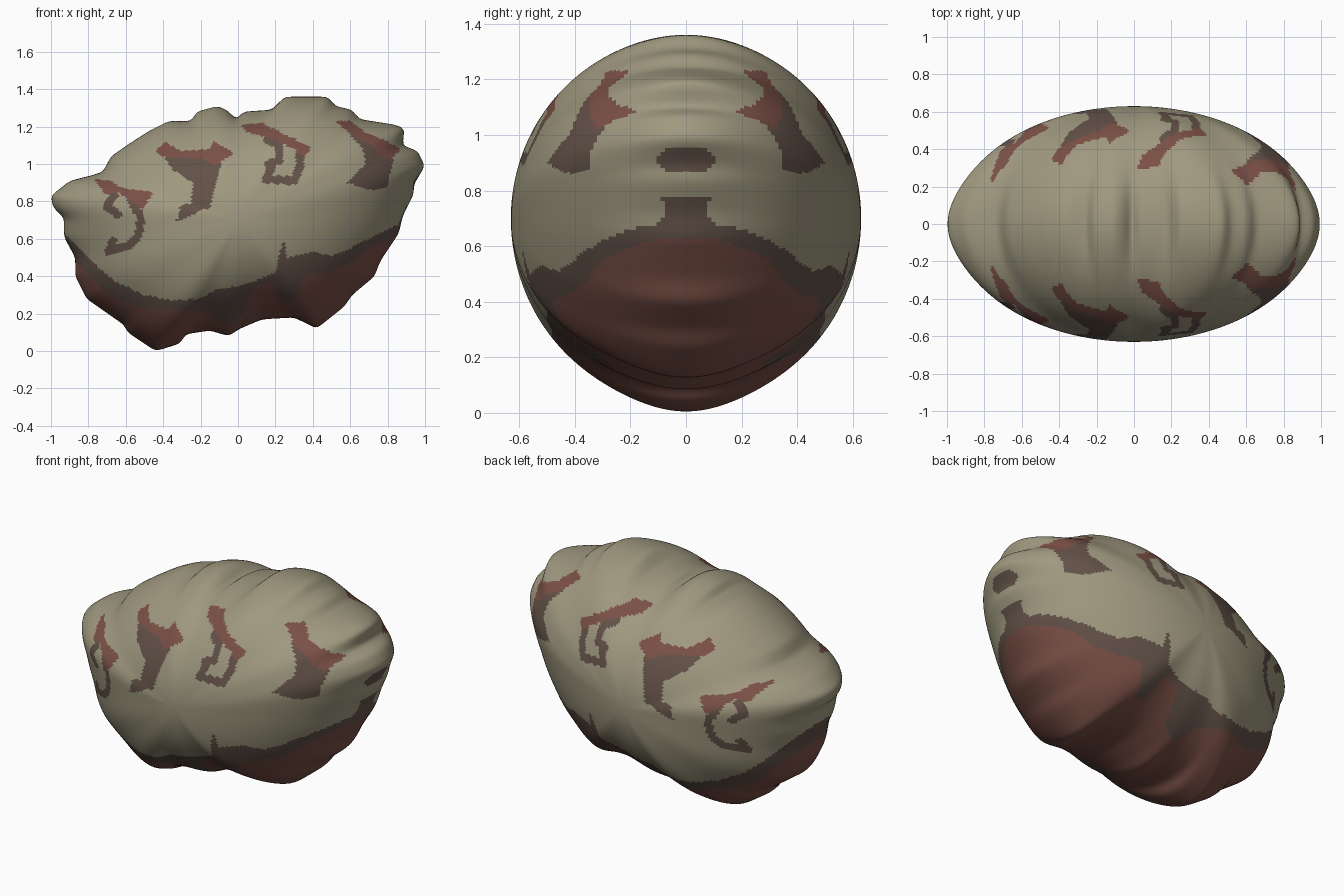
import bpy, bmesh, math
from mathutils import Vector
from mathutils.geometry import intersect_point_line

cube = bpy.data.objects.get("Cube")
if cube:
    bpy.data.objects.remove(cube, do_unlink=True)

SEGMENTS, RINGS = 340, 130
HALF_DEPTH = 0.63
CENTRE = Vector((0, 0.7))


def make_material(name, colour):
    material = bpy.data.materials.new(name)
    material.use_nodes = True
    material.diffuse_color = (*colour, 1)
    shader = material.node_tree.nodes["Principled BSDF"]
    shader.inputs["Base Color"].default_value = (*colour, 1)
    shader.inputs["Roughness"].default_value = 0.8
    return material


def points(pairs):
    return [Vector(pair) for pair in pairs]


def resample(loop, count):
    """Spread count points evenly along a closed loop."""
    edges = [(a, b, (b - a).length) for a, b in zip(loop, loop[1:] + loop[:1])]
    step = sum(edge[2] for edge in edges) / count
    result, travelled = [], 0.0
    for a, b, length in edges:
        while len(result) < count and len(result) * step < travelled + length:
            result.append(a.lerp(b, (len(result) * step - travelled) / length))
        travelled += length
    return result


def relax(loop, times):
    """Soften a closed loop by averaging neighbours."""
    for _ in range(times):
        count = len(loop)
        loop = [loop[i] / 2 + (loop[i - 1] + loop[(i + 1) % count]) / 4
                for i in range(count)]
    return loop


def inside(p, polygon):
    hit = False
    for a, b in zip(polygon, polygon[1:] + polygon[:1]):
        if (a.y > p.y) != (b.y > p.y):
            if p.x < a.x + (b.x - a.x) * (p.y - a.y) / (b.y - a.y):
                hit = not hit
    return hit


def on_stroke(p, path, radius):
    for a, b in zip(path, path[1:]):
        nearest, factor = intersect_point_line(p, a, b)
        nearest = a.lerp(b, min(max(factor, 0), 1))
        if (p - nearest.to_2d()).length < radius:
            return True
    return False


def height_on(line, x):
    """Height of a left-to-right line at x."""
    for a, b in zip(line, line[1:]):
        if a.x <= x <= b.x:
            return a.lerp(b, (x - a.x) / (b.x - a.x)).y
    return line[0].y if x < line[0].x else line[-1].y


# Lumpy side outline of the body
outline = points([
    (-1, .83), (-.99, .77), (-.93, .71), (-.93, .61), (-.87, .5), (-.87, .4),
    (-.81, .28), (-.71, .21), (-.61, .14), (-.59, .1), (-.44, 0), (-.31, .04),
    (-.28, .09), (-.15, .11), (-.05, .08), (.01, .12), (.13, .17), (.3, .18),
    (.42, .12), (.57, .24), (.61, .3), (.73, .4), (.76, .48), (.86, .63),
    (.88, .72), (.94, .84), (.94, .89), (1, .99), (.96, 1.07), (.88, 1.1),
    (.89, 1.19), (.84, 1.21), (.65, 1.24), (.61, 1.29), (.52, 1.31),
    (.48, 1.36), (.25, 1.36), (.18, 1.29), (.03, 1.28), (-.01, 1.24),
    (-.06, 1.29), (-.11, 1.31), (-.22, 1.28), (-.25, 1.23), (-.37, 1.23),
    (-.47, 1.18), (-.58, 1.11), (-.68, 1.04), (-.72, .96), (-.78, .94),
    (-.9, .91)])

# Belly: brown border line, and red patches below it
belly_line = points([
    (-1, .64), (-.92, .62), (-.85, .55), (-.75, .45), (-.65, .37), (-.5, .3),
    (-.35, .27), (-.2, .28), (-.12, .33), (.05, .36), (.2, .42), (.22, .52),
    (.25, .6), (.26, .5), (.4, .53), (.5, .51), (.6, .55), (.7, .6),
    (.8, .65), (.86, .68), (.9, .78)])
red_line = points([
    (-1, .57), (-.85, .46), (-.7, .31), (-.5, .22), (-.3, .22), (-.15, .21),
    (-.07, .14), (.03, .2), (.08, .34), (.18, .37), (.22, .27), (.29, .25),
    (.35, .4), (.5, .43), (.6, .47), (.7, .55), (.85, .63)])

# Back markings: red crests, brown chevrons and brown hooks
crests = [points(c) for c in (
    [(-.77, .92), (-.68, .91), (-.62, .87), (-.45, .85), (-.51, .76),
     (-.58, .8), (-.64, .85), (-.71, .84)],
    [(-.44, 1.07), (-.39, 1.12), (-.31, 1.07), (-.15, 1.08), (-.13, 1.12),
     (-.02, 1.06), (-.12, .99), (-.2, 1.03), (-.4, 1.04)],
    [(.01, 1.21), (.13, 1.22), (.21, 1.18), (.39, 1.09), (.36, 1.04),
     (.31, 1.07), (.2, 1.13), (.05, 1.17)],
    [(.52, 1.23), (.6, 1.23), (.68, 1.17), (.78, 1.13), (.87, 1.08),
     (.81, 1.02), (.75, 1.06), (.69, 1.11), (.6, 1.16)])]
chevrons = [points(c) for c in (
    [(-.4, 1.05), (-.15, 1.03), (-.09, 1), (-.15, .77), (-.33, .69),
     (-.31, .78), (-.25, .79), (-.24, .9), (-.35, .97)],
    [(.58, 1.18), (.69, 1.11), (.75, 1.08), (.83, 1.03), (.8, .87),
     (.72, .86), (.58, .9), (.68, 1), (.67, 1.08)])]
hooks = [points(h) for h in (
    [(-.57, .8), (-.52, .72), (-.53, .62), (-.58, .57), (-.69, .53),
     (-.67, .59)],
    [(-.66, .84), (-.7, .77), (-.64, .73)],
    [(.33, 1.06), (.33, .98), (.3, .91), (.15, .92), (.18, .98)],
    [(.16, 1.13), (.22, 1.1), (.22, 1.02), (.16, 1)])]


def colour_index(centre):
    """0 olive, 1 brown, 2 red."""
    p = Vector((centre.x, centre.z))
    if p.y < height_on(red_line, p.x):
        return 2
    if p.y < height_on(belly_line, p.x):
        return 1
    # Round spot on the right-hand tip
    spot = math.hypot(centre.y / 2, p.y - 0.91)
    if p.x > 0.8 and spot < 0.05:
        return 1
    if any(inside(p, shape) for shape in crests):
        return 2
    if any(inside(p, shape) for shape in chevrons):
        return 1
    return int(any(on_stroke(p, path, 0.022) for path in hooks))


# Inflated body: rings shrink to both sides and lose their lumps inwards
rim = relax(resample(outline, SEGMENTS), 2)
soft = relax(rim, 65)
bm = bmesh.new()
rings = []
for k in range(1, RINGS):
    angle = math.pi * k / RINGS
    size = math.sin(angle)
    ring = []
    for sharp, smooth in zip(rim, soft):
        p = CENTRE + (smooth.lerp(sharp, size ** 14) - CENTRE) * size
        ring.append(bm.verts.new((p.x, -HALF_DEPTH * math.cos(angle), p.y)))
    rings.append(ring)
for near, far in zip(rings, rings[1:]):
    for i in range(SEGMENTS):
        bm.faces.new((near[i - 1], near[i], far[i], far[i - 1]))
for ring, y in ((rings[0], -HALF_DEPTH), (rings[-1], HALF_DEPTH)):
    pole = bm.verts.new((CENTRE.x, y, CENTRE.y))
    for i in range(SEGMENTS):
        bm.faces.new((ring[i - 1], ring[i], pole))
bmesh.ops.recalc_face_normals(bm, faces=bm.faces)
for face in bm.faces:
    face.smooth = True
    face.material_index = colour_index(face.calc_center_median())

mesh = bpy.data.meshes.new("body")
bm.to_mesh(mesh)
bm.free()
for name, colour in (("olive skin", (.35, .318, .215)),
                     ("brown marking", (.122, .082, .064)),
                     ("red marking", (.195, .08, .061))):
    mesh.materials.append(make_material(name, colour))
body = bpy.data.objects.new("body", mesh)
bpy.context.collection.objects.link(body)
